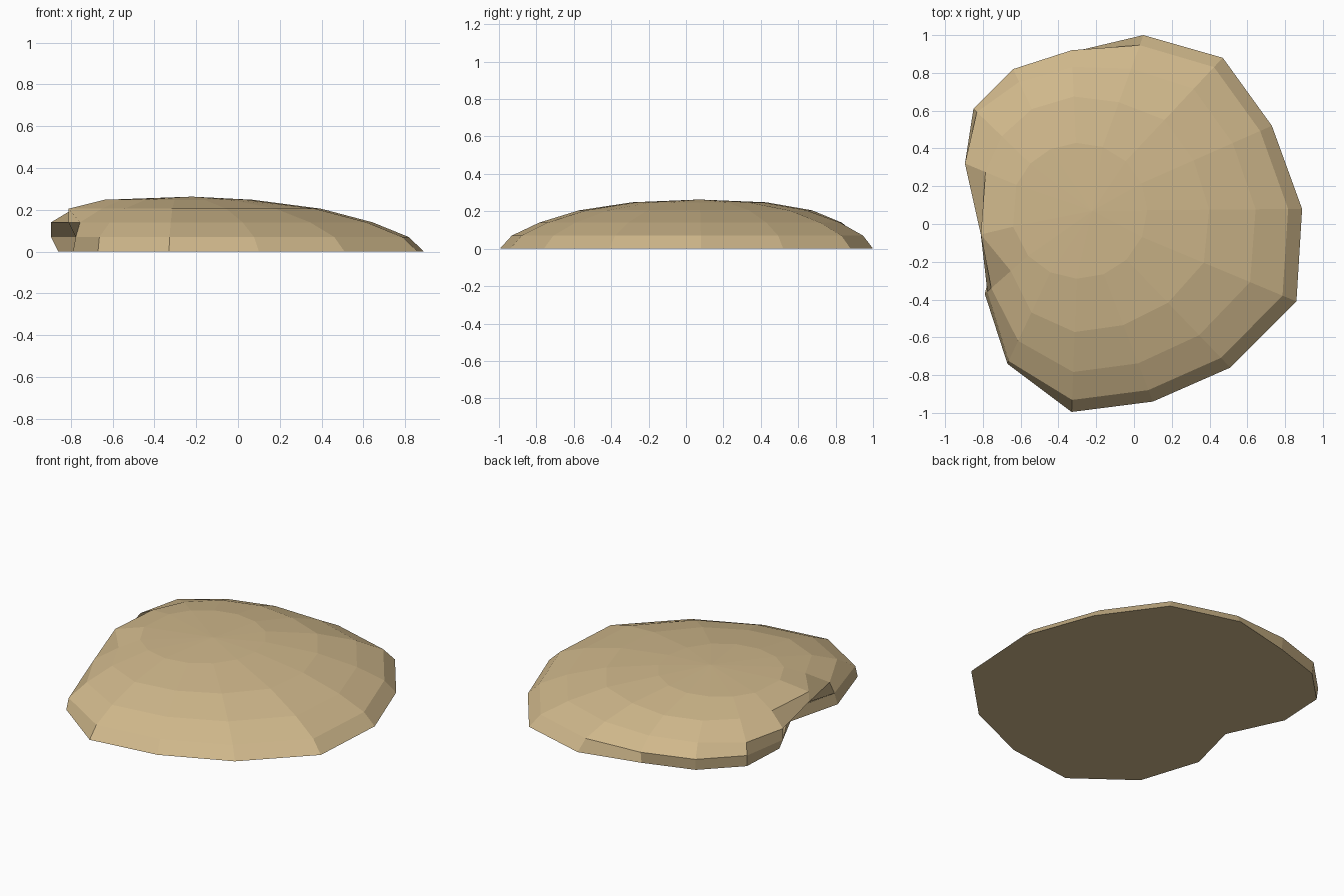
import bpy, bmesh, math
from mathutils import Vector

if "Cube" in bpy.data.objects:
    bpy.data.objects.remove(bpy.data.objects["Cube"])

STD = (0, .09, .3, .6)          # inward step of the four lower rings
LEVELS = (0, .07, .14, .205)    # heights of those rings
TOP_Z, APEX = .248, (-.22, .07, .263)
CENTRE, TOP_R = Vector((-.29, .07)), .36

# widest outline per spoke, with its own inward steps where the left side is undercut
spokes = [
    ((.05, 1.0), STD), ((.47, .88), STD), ((.73, .52), STD), ((.89, .08), STD),
    ((.86, -.41), STD), ((.51, -.76), STD), ((.10, -.94), STD), ((-.33, -.995), STD),
    ((-.67, -.74), (0, .03, .25, .56)),
    ((-.79, -.37), (0, .06, .15, .6)),
    ((-.83, -.06), (.67, .7, .1, .1)),      # notch
    ((-.895, .32), (.13, 0, .0, .4)),
    ((-.85, .61), (.02, 0, .06, .5)),
    ((-.64, .82), (.02, 0, .16, .5)),
    ((-.33, .92), (.02, 0, .18, .5)),
]

# stone body: rings joined by flat faces, closed by a low fan and a flat base
bm = bmesh.new()
columns = []
for rim, steps in spokes:
    rim = Vector(rim)
    top = CENTRE + (rim - CENTRE).normalized() * TOP_R
    col = [bm.verts.new((*rim.lerp(top, f), z)) for f, z in zip(steps, LEVELS)]
    col.append(bm.verts.new((*top, TOP_Z)))
    columns.append(col)
apex = bm.verts.new(APEX)
for i, a in enumerate(columns):
    b = columns[(i + 1) % len(columns)]
    for k in range(len(a) - 1):
        bm.faces.new((a[k], a[k + 1], b[k + 1], b[k]))
    bm.faces.new((a[-1], apex, b[-1]))
bm.faces.new([c[0] for c in columns])
bmesh.ops.recalc_face_normals(bm, faces=bm.faces)

mesh = bpy.data.meshes.new("flat_stone")
bm.to_mesh(mesh)
bm.free()
mat = bpy.data.materials.new("sandy tan")
mat.diffuse_color = (.63, .48, .26, 1)
mat.use_nodes = True
mat.node_tree.nodes["Principled BSDF"].inputs["Base Color"].default_value = mat.diffuse_color
mesh.materials.append(mat)
bpy.context.collection.objects.link(bpy.data.objects.new("flat_stone", mesh))
